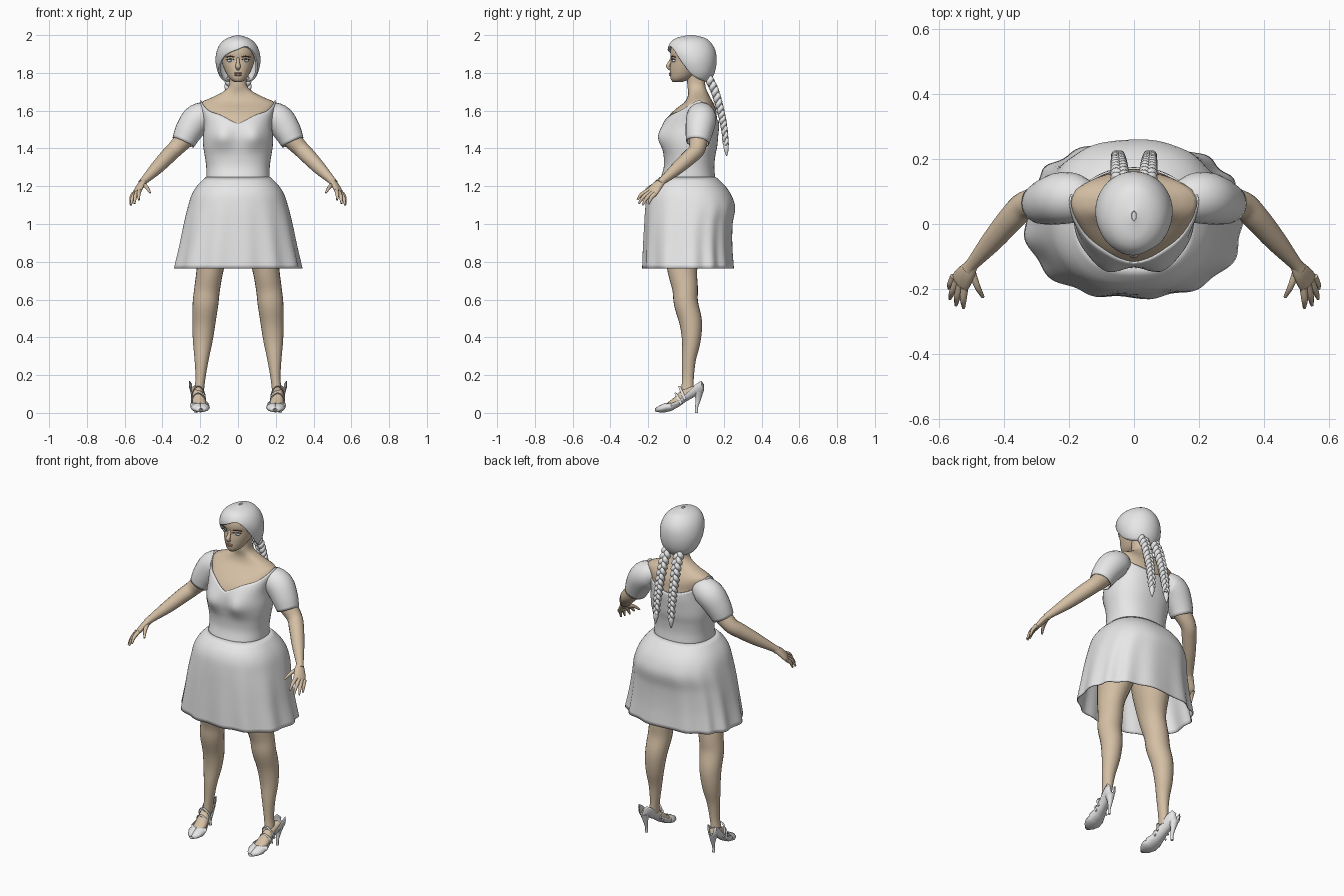
import bpy, math
from mathutils import Vector

if "Cube" in bpy.data.objects:
    bpy.data.objects.remove(bpy.data.objects["Cube"])


def material(name, rgb):
    m = bpy.data.materials.new(name)
    m.use_nodes = True
    m.diffuse_color = (*rgb, 1)
    m.node_tree.nodes["Principled BSDF"].inputs["Base Color"].default_value = (*rgb, 1)
    return m


GREY = material("light_grey", (.8, .8, .8))
SKIN = material("warm_skin", (.66, .52, .37))
LIP = material("dull_rose", (.5, .3, .23))
BROW = material("dark_brown", (.09, .06, .045))
BLUE = material("iris_blue", (.2, .36, .55))


def sample(keys, rows, k):
    """Smooth interpolation of table rows at key k."""
    last = len(keys) - 1
    i = max(j for j in range(last) if j == 0 or keys[j] <= k)
    h = keys[i + 1] - keys[i]
    t = min(max((k - keys[i]) / h, 0), 1)

    def slope(j, c):
        a, b = max(j - 1, 0), min(j + 1, last)
        return (rows[b][c] - rows[a][c]) / (keys[b] - keys[a]) * h

    out = []
    for c in range(len(rows[0])):
        p, q = rows[i][c], rows[i + 1][c]
        m, n = slope(i, c), slope(i + 1, c)
        out.append(p + t * m + t * t * (3 * (q - p) - 2 * m - n) + t ** 3 * (2 * (p - q) + m + n))
    return out


def skin_rings(name, rings, mat, closed=True, caps=True, mirror=False, thick=0):
    """Join rings of equal point count into a smooth surface."""
    n = len(rings[0])
    verts = [p for r in rings for p in r]
    faces = []
    for i in range(len(rings) - 1):
        for j in range(n if closed else n - 1):
            k = (j + 1) % n
            faces.append((i * n + j, i * n + k, (i + 1) * n + k, (i + 1) * n + j))
    if caps:
        faces.append(tuple(reversed(range(n))))
        faces.append(tuple(range(len(verts) - n, len(verts))))
    me = bpy.data.meshes.new(name)
    me.from_pydata(verts, [], faces)
    me.materials.append(mat)
    ob = bpy.data.objects.new(name, me)
    bpy.context.collection.objects.link(ob)
    if thick:
        s = ob.modifiers.new("thickness", "SOLIDIFY")
        s.thickness, s.offset = thick, -1
    if mirror:
        ob.modifiers.new("mirror", "MIRROR")
    bpy.ops.object.select_all(action="DESELECT")
    ob.select_set(True)
    bpy.context.view_layer.objects.active = ob
    bpy.ops.object.shade_smooth_by_angle(angle=math.radians(55))
    return ob


def shell(name, table, mat, low=None, high=None, n=64, rows=24, power=2, inset=0,
          shape=None, ease=False, **kw):
    """Upright body: rows of (height, half width, front y, back y), edges set per angle."""
    keys, vals = [r[0] for r in table], [r[1:] for r in table]
    rings = []
    for i in range(rows + 1):
        t = i / rows
        t = math.sin(t * math.pi / 2) if ease else t
        ring = []
        for j in range(n):
            a = 2 * math.pi * j / n
            a = a - 2 * math.pi if a > math.pi else a
            z0 = low(a) if low else keys[0]
            z1 = high(a) if high else keys[-1]
            z = z0 + (z1 - z0) * t
            rx, f, b = sample(keys, vals, z)
            s, c = math.sin(a), math.cos(a)
            x = math.copysign(abs(s) ** (2 / power), s) * (rx - inset)
            y = (f + b) / 2 - math.copysign(abs(c) ** (2 / power), c) * ((b - f) / 2 - inset)
            ring.append(shape(x, y, z, a) if shape else (x, y, z))
        rings.append(ring)
    return skin_rings(name, rings, mat, **kw)


def tube(name, pts, mat, hint=(1, 0, 0), n=16, steps=4, **kw):
    """Tube through rows of (x, y, z, radius along hint, other radius)."""
    pts = [p if len(p) == 5 else (*p, p[3]) for p in pts]
    keys = list(range(len(pts)))
    path = [sample(keys, pts, i / steps) for i in range((len(pts) - 1) * steps + 1)]
    rings = []
    for i, p in enumerate(path):
        c = Vector(p[:3])
        t = (Vector(path[min(i + 1, len(path) - 1)][:3]) - Vector(path[max(i - 1, 0)][:3])).normalized()
        a = Vector(hint)
        a = (a - t * a.dot(t)).normalized()
        b = t.cross(a)
        rings.append([c + a * p[3] * math.cos(u) + b * p[4] * math.sin(u)
                      for u in (2 * math.pi * j / n for j in range(n))])
    return skin_rings(name, rings, mat, **kw)


def ball(name, centre, size, mat, mirror=False):
    rings = []
    for i in range(1, 12):
        u = math.pi * i / 12
        rings.append([(centre[0] + size[0] * math.sin(u) * math.cos(v),
                       centre[1] + size[1] * math.sin(u) * math.sin(v),
                       centre[2] - size[2] * math.cos(u))
                      for v in (math.pi * j / 8 for j in range(16))])
    return skin_rings(name, rings, mat, mirror=mirror)


def edge(table):
    """Edge height as a function of angle in degrees."""
    keys, vals = [r[0] for r in table], [r[1:] for r in table]
    return lambda a: sample(keys, vals, math.degrees(a))[0]


# Dress bodice with sweetheart neckline, over the skin torso
torso = [(1.24, .168, -.135, .155), (1.3, .168, -.118, .15), (1.36, .176, -.118, .155),
         (1.41, .184, -.125, .165), (1.46, .185, -.13, .17), (1.52, .18, -.124, .175),
         (1.57, .185, -.1, .17), (1.61, .196, -.06, .165), (1.645, .2, -.015, .15)]
neck = [(1.67, .145, .0, .135), (1.7, .085, .005, .12), (1.73, .056, .0, .11), (1.79, .052, .0, .105)]


def bust(x, y, z, a):
    if y < 0:
        y -= .028 * math.exp(-((abs(x) - .085) / .055) ** 2 - ((z - 1.46) / .06) ** 2)
    return x, y, z


side = edge([(0, 1.53), (25, 1.575), (50, 1.6), (80, 1.648), (100, 1.648), (135, 1.58), (180, 1.54)])
shell("dress_bodice", torso, GREY, high=lambda a: side(abs(a)), power=2.3, shape=bust,
      caps=False, thick=.006)
shell("chest_and_neck", torso + neck, SKIN, rows=40, power=2.3, inset=.007, shape=bust)


# Flared skirt with soft folds
def folds(x, y, z, a):
    k = 1 + .022 * min(max((1.15 - z) / .35, 0), 1) * math.sin(13 * a + math.sin(3 * a))
    return x * k, y * k, z


shell("dress_skirt", [(.765, .335, -.228, .25), (.88, .31, -.225, .243), (1.0, .287, -.22, .246),
                      (1.09, .266, -.215, .26), (1.16, .243, -.205, .237), (1.21, .21, -.18, .2),
                      (1.25, .168, -.137, .157)],
      GREY, n=128, power=2.35, shape=folds, caps=False, thick=.005)

# Sleeves, arms and hands
tube("puffed_sleeves", [(.13, .08, 1.575, .05), (.17, .08, 1.573, .073), (.22, .08, 1.55, .08),
                        (.262, .07, 1.49, .073), (.29, .062, 1.432, .062)],
     GREY, hint=(0, 1, 0), n=24, mirror=True, caps=False, thick=.006)
tube("arms", [(.2, .08, 1.55, .055), (.27, .068, 1.465, .052), (.335, .058, 1.395, .043),
              (.375, .02, 1.355, .041), (.435, -.05, 1.292, .034), (.495, -.12, 1.232, .021),
              (.508, -.138, 1.215, .022)], SKIN, hint=(0, 1, 0), mirror=True)
across = (-.05, -.06, .03)
tube("palms", [(.498, -.124, 1.228, .02, .016), (.515, -.15, 1.205, .03, .017),
               (.532, -.175, 1.175, .036, .015), (.54, -.19, 1.16, .03, .008)],
     SKIN, hint=across, mirror=True)
fingers = {"little": ((.555, -.162, 1.16), (.57, -.198, 1.105)),
           "ring": ((.545, -.175, 1.165), (.567, -.23, 1.1)),
           "middle": ((.535, -.187, 1.17), (.548, -.25, 1.108)),
           "index": ((.522, -.197, 1.178), (.525, -.258, 1.128)),
           "thumb": ((.5, -.145, 1.21), (.465, -.225, 1.165))}
for name, (base, tip) in fingers.items():
    mid = Vector(base).lerp(Vector(tip), .55) + Vector((.002, -.003, .008))
    tube(name + "_fingers", [(*base, .012), (*mid, .01), (*tip, .005)], SKIN,
         hint=across, n=8, mirror=True)

# Legs, feet and pelvis
ball("pelvis", (0, .03, 1.1), (.21, .15, .13), SKIN)
tube("legs", [(.1, .03, 1.15, .1, .13), (.12, .0, .95, .1, .12), (.145, -.02, .78, .073, .083),
              (.163, -.005, .66, .068, .068), (.172, .0, .58, .068, .064), (.18, .025, .48, .061, .06),
              (.187, .028, .38, .052, .049), (.193, .015, .28, .037, .037),
              (.199, .01, .18, .026, .031), (.207, .008, .11, .026, .034)],
     SKIN, n=24, mirror=True)
tube("feet", [(.224, .065, .125, .024, .022), (.213, .0, .1, .028, .03),
              (.206, -.05, .06, .036, .025), (.2, -.11, .027, .036, .015)], SKIN, mirror=True)

# High heeled shoes: rows of (y, x, sole height, half width, depth, wrap)
rings = []
last = [(.094, .233, .115, .012, .055, .62), (.082, .23, .098, .03, .105, .62),
        (.05, .222, .088, .034, .1, .58), (.0, .215, .06, .033, .075, .5),
        (-.04, .208, .031, .04, .065, .5), (-.08, .203, .01, .051, .06, .62),
        (-.11, .2, .003, .051, .05, 1), (-.14, .198, .003, .036, .036, 1), (-.165, .196, .008, .012, .016, 1)]
for y, x, z, w, h, wrap in last:
    angles = [wrap * math.pi * (j / 10 - 1) for j in range(21)]
    rings.append([(x + w * math.sin(u), y, z + h * (1 - math.cos(u)) / 2) for u in angles])
skin_rings("shoes", rings, GREY, closed=False, caps=False, mirror=True, thick=.003)
tube("shoe_heels", [(.227, .066, .115, .027), (.224, .064, .07, .014), (.223, .056, .03, .008),
                    (.223, .056, .0, .008)], GREY, n=12, mirror=True)
for name, y, z, h in (("lower", -.055, .048, .056), ("upper", -.035, .07, .07)):
    arc = [math.pi * i / 10 for i in range(11)]
    tube(name + "_shoe_straps", [(.21 + .037 * math.cos(u), y + .03 * (1 - math.sin(u)),
                                  z + h * math.sin(u), .007, .003) for u in arc],
         GREY, hint=(0, 1, 0), n=8, steps=2, mirror=True)

# Head and face
shell("head", [(1.752, .02, -.07, -.02), (1.765, .04, -.08, .02), (1.79, .058, -.084, .06),
               (1.83, .077, -.084, .11), (1.87, .088, -.079, .13), (1.91, .09, -.083, .13),
               (1.95, .078, -.068, .115), (1.985, .035, -.015, .07)], SKIN, n=48)
tube("nose", [(0, -.074, 1.88, .007), (0, -.085, 1.855, .009), (0, -.096, 1.835, .014, .01),
              (0, -.082, 1.82, .009)], SKIN, n=12)
ball("upper_lip", (0, -.082, 1.798), (.022, .008, .005), LIP)
ball("lower_lip", (0, -.082, 1.789), (.018, .008, .006), LIP)
ball("eye_whites", (.04, -.062, 1.864), (.017, .01, .008), GREY, mirror=True)
ball("irises", (.04, -.068, 1.864), (.007, .006, .007), BLUE, mirror=True)
for name, z, r in (("upper_lashes", 1.872, .002), ("eyebrows", 1.886, .003)):
    tube(name, [(.018, -.078, z - .003, r), (.04, -.071, z + .002, r), (.064, -.056, z - .003, r)],
         BROW, hint=(0, 0, 1), n=8, mirror=True)

# Swept hair cap
hairline = edge([(-180, 1.75), (-110, 1.76), (-75, 1.79), (-60, 1.84), (-35, 1.893), (0, 1.925),
                 (25, 1.94), (45, 1.915), (60, 1.85), (75, 1.79), (110, 1.76), (180, 1.75)])
shell("hair_cap", [(1.74, .065, .0, .115), (1.78, .096, -.03, .143), (1.82, .112, -.06, .157),
                   (1.87, .119, -.085, .162), (1.92, .111, -.097, .155), (1.96, .089, -.083, .132),
                   (1.985, .055, -.05, .1), (2.0, .008, .01, .04)],
      GREY, low=hairline, n=96, rows=28, ease=True, caps=False, thick=.012)
ball("hair_crown", (0, .025, 1.96), (.055, .07, .036), GREY)

# Pair of three-strand plaits with loose ends
spine = [(.04, .115, 1.78), (.043, .15, 1.71), (.046, .183, 1.6), (.048, .203, 1.5), (.05, .211, 1.42)]
for k in range(3):
    pts = []
    for i in range(61):
        t = i / 60
        x, y, z = sample([0, .2, .5, .8, 1], spine, t)
        u = 8 * math.pi * t + k * math.pi * 2 / 3
        fat = 1 - .35 * t
        pts.append((x + .017 * fat * math.sin(u), y + .011 * fat * math.sin(2 * u), z, .015 * fat))
    tube("plait_strand", pts, GREY, n=10, steps=2, mirror=True)
tube("plait_ends", [(.05, .211, 1.43, .012), (.051, .213, 1.4, .014), (.052, .215, 1.36, .003)],
     GREY, n=10, mirror=True)
